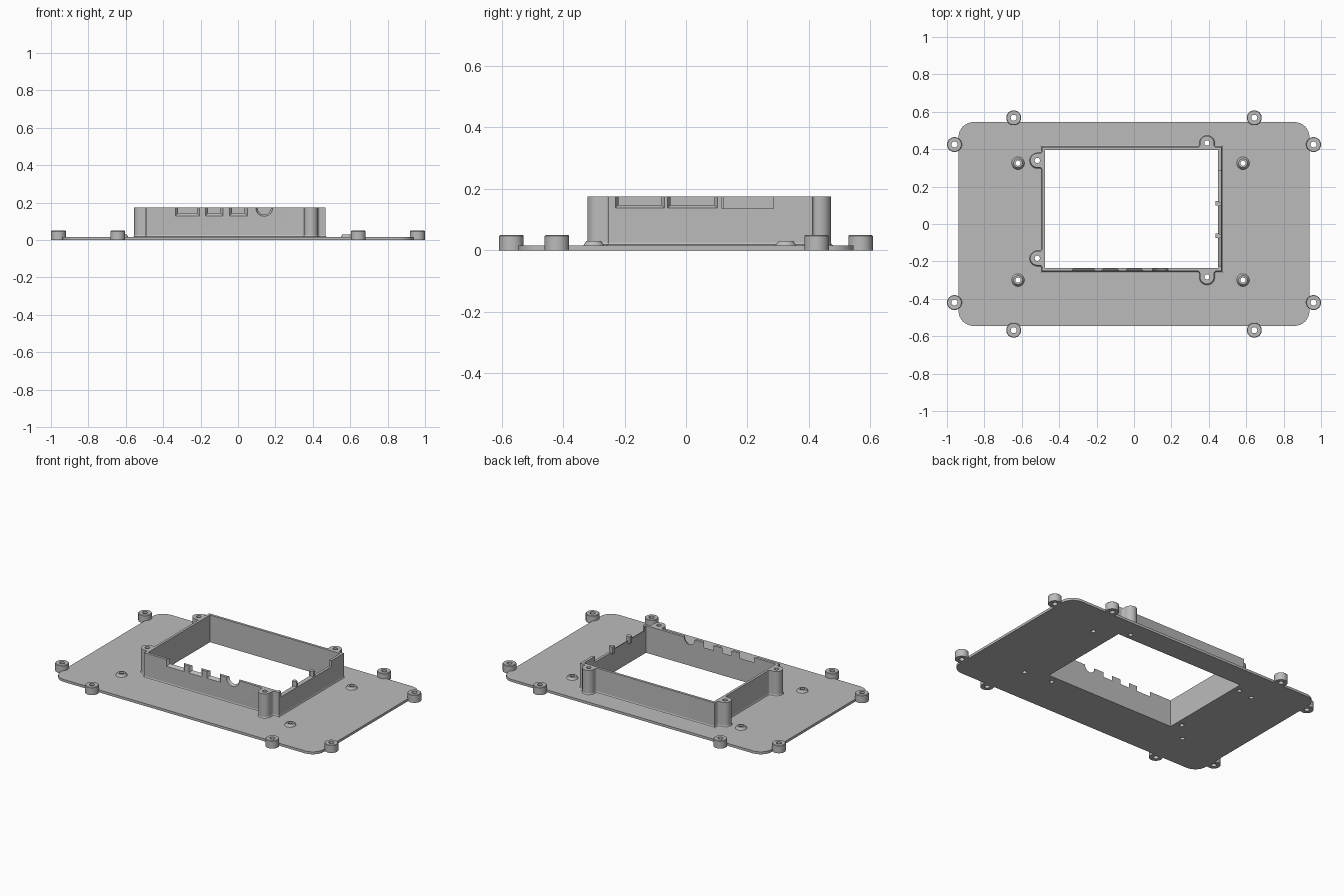
import bpy, bmesh
from math import sin, cos, pi, radians
from mathutils import Vector

cube = bpy.data.objects.get("Cube")
if cube:
    bpy.data.objects.remove(cube, do_unlink=True)

grey = bpy.data.materials.new("plain_grey")
grey.use_nodes = True
grey.diffuse_color = (0.5, 0.5, 0.5, 1)
grey.node_tree.nodes["Principled BSDF"].inputs["Base Color"].default_value = (0.5, 0.5, 0.5, 1)

PLATE_TOP = 0.016
WALL_TOP = 0.175
OPEN = (-0.476, -0.235, 0.45, 0.395)      # opening x0, y0, x1, y1
WALL = (-0.492, -0.252, 0.467, 0.411)     # outside of the raised wall
BOSS_R, FILLET, HOLE_R = 0.038, 0.012, 0.014
BOSSES = [(0.39, -0.283), (0.39, 0.433), (-0.517, 0.34), (-0.517, -0.183)]
STUDS = [(x, y) for x in (-0.62, 0.583) for y in (-0.3, 0.325)]
EARS = [(s * 0.96, y) for s in (-1, 1) for y in (-0.42, 0.425)]
EARS += [(s * 0.643, t * 0.568) for s in (-1, 1) for t in (-1, 1)]


def arc(cx, cy, r, a0, a1, n=8):
    angles = [radians(a0 + (a1 - a0) * i / n) for i in range(n + 1)]
    return [(cx + r * cos(a), cy + r * sin(a)) for a in angles]


def circle(cx, cy, r, n=24):
    return arc(cx, cy, r, 0, 360, n)[:-1]


def rect(x0, y0, x1, y1):
    return [(x0, y0), (x1, y0), (x1, y1), (x0, y1)]


def finish(name, bm):
    bmesh.ops.remove_doubles(bm, verts=bm.verts, dist=0.00005)
    bmesh.ops.recalc_face_normals(bm, faces=bm.faces)
    mesh = bpy.data.meshes.new(name)
    bm.to_mesh(mesh)
    bm.free()
    mesh.materials.clear()
    mesh.materials.append(grey)
    ob = bpy.data.objects.new(name, mesh)
    bpy.context.collection.objects.link(ob)
    return ob


def prism(name, loops, z0, z1):
    """Extrude a flat outline with holes."""
    cu = bpy.data.curves.new(name + "_outline", "CURVE")
    cu.dimensions, cu.fill_mode, cu.extrude = "2D", "BOTH", (z1 - z0) / 2
    for loop in loops:
        sp = cu.splines.new("POLY")
        sp.points.add(len(loop) - 1)
        for p, (x, y) in zip(sp.points, loop):
            p.co = (x, y, 0, 1)
        sp.use_cyclic_u = True
    tmp = bpy.data.objects.new("outline_helper", cu)
    bpy.context.collection.objects.link(tmp)
    dg = bpy.context.evaluated_depsgraph_get()
    mesh = bpy.data.meshes.new_from_object(tmp.evaluated_get(dg))
    bm = bmesh.new()
    bm.from_mesh(mesh)
    bmesh.ops.translate(bm, verts=bm.verts, vec=(0, 0, (z0 + z1) / 2))
    bpy.data.objects.remove(tmp, do_unlink=True)
    return finish(name, bm)


def loft(name, rings, caps=False, wrap=False):
    """Skin a list of equal-length 3D rings."""
    bm = bmesh.new()
    rows = [[bm.verts.new(p) for p in ring] for ring in rings]
    pairs = list(zip(rows, rows[1:])) + ([(rows[-1], rows[0])] if wrap else [])
    for a, b in pairs:
        for i in range(len(a)):
            j = (i + 1) % len(a)
            bm.faces.new((a[i], a[j], b[j], b[i]))
    if caps:
        bm.faces.new(rows[0])
        bm.faces.new(rows[-1])
    return finish(name, bm)


def tube(name, x, y, profile):
    return loft(name, [[(px, py, z) for px, py in circle(x, y, r)] for r, z in profile], wrap=True)


def bump(center, t, e):
    """Rounded boss bulging from a wall that runs along t."""
    t, c = Vector(t), Vector(center)
    d = Vector((t.y, -t.x))
    edge = {(0, -1): -WALL[1], (0, 1): WALL[3], (-1, 0): -WALL[0]}[(round(d.x), round(d.y))]
    w, r, f = c.dot(d) - edge - e, BOSS_R + e, FILLET - e
    local = arc(-r - f, f - w, f, -90, 0, 4) + arc(0, 0, r, 180, 0, 16)
    local += arc(r + f, f - w, f, 180, 270, 4)
    return [tuple(c + t * s + d * h) for s, h in local]


def wall_outline(e=0.0):
    x0, y0, x1, y1 = WALL[0] - e, WALL[1] - e, WALL[2] + e, WALL[3] + e
    return ([(x0, y0)] + bump(BOSSES[0], (1, 0), e) + [(x1, y0), (x1, y1)]
            + bump(BOSSES[1], (-1, 0), e) + [(x0, y1)]
            + bump(BOSSES[2], (0, -1), e) + bump(BOSSES[3], (0, -1), e))


# Base plate with rounded corners, window and screw holes
px, py, pr = 0.938, 0.545, 0.08
corners = []
for sx, sy, a in ((1, 1, 0), (-1, 1, 90), (-1, -1, 180), (1, -1, 270)):
    corners += arc(sx * (px - pr), sy * (py - pr), pr, a, a + 90)
holes = [circle(x, y, HOLE_R) for x, y in BOSSES + STUDS]
parts = [prism("base_plate", [corners, rect(*OPEN)] + holes, 0, PLATE_TOP)]

# Mounting ears and low screw studs
for i, (x, y) in enumerate(EARS):
    parts.append(tube(f"mounting_ear_{i + 1}", x, y,
                      [(0.04, 0), (0.04, 0.047), (0.037, 0.05), (0.016, 0.05), (0.016, 0)]))
for i, (x, y) in enumerate(STUDS):
    parts.append(tube(f"screw_stud_{i + 1}", x, y,
                      [(0.034, PLATE_TOP), (0.024, 0.031), (HOLE_R, 0.031), (HOLE_R, PLATE_TOP)]))

# Raised wall with corner bosses
wall = prism("raised_wall", [wall_outline(), rect(*OPEN)] + [circle(x, y, HOLE_R) for x, y in BOSSES],
             PLATE_TOP, WALL_TOP)
parts.append(wall)

# Sloped skirt where the wall meets the plate
skirt = [[(x, y, z) for x, y in wall_outline(e)]
         for e, z in ((0.008, PLATE_TOP), (0.003, 0.019), (0, 0.026))]
parts.append(loft("wall_skirt", skirt))


# Port notches, flared towards the outside
def notch(a, b, z, axis, flare=0.014):
    """Tapered cutter through the front (axis y) or left (axis x) wall."""
    rings = []
    outer, inner = (WALL[1], OPEN[1]) if axis == "y" else (WALL[2], OPEN[2])
    step = inner - outer
    for k in (-0.3, 1.3):
        f = flare * k
        ring = rect(a + f, z + f, b - f, WALL_TOP + 0.05)
        pos = outer + step * k
        rings.append([(u, pos, v) if axis == "y" else (pos, u, v) for u, v in ring])
    return loft("notch_cutter", rings, caps=True)


cutters = [notch(a, b, 0.13, "y") for a, b in ((-0.334, -0.206), (-0.174, -0.08), (-0.045, 0.05))]
cutters += [notch(a, b, 0.138, "x", 0.01) for a, b in ((-0.23, -0.07), (-0.06, 0.102))]
cutters.append(notch(0.117, 0.285, 0.137, "x", 0))
jack = [[(u, y, v) for u, v in circle(0.14, 0.172, r)]
        for r, y in ((0.048, WALL[1] - 0.005), (0.033, OPEN[1] + 0.005))]
cutters.append(loft("notch_cutter", jack, caps=True))

for c in cutters:
    c.hide_render = True
    mod = wall.modifiers.new("notch", "BOOLEAN")
    mod.operation, mod.solver, mod.object = "DIFFERENCE", "EXACT", c
bpy.context.view_layer.update()
cut = bpy.data.meshes.new_from_object(wall.evaluated_get(bpy.context.evaluated_depsgraph_get()))
wall.modifiers.clear()
wall.data = cut
for c in cutters:
    bpy.data.objects.remove(c, do_unlink=True)

# Small ribs between the side ports
for i, y in enumerate((-0.064, 0.11)):
    x0, x1 = OPEN[2] - 0.013, OPEN[2] + 0.004
    parts.append(prism(f"port_rib_{i + 1}", [rect(x0, y - 0.012, x1, y + 0.012)], 0.13, WALL_TOP))

# Smooth curved sides, crisp edges
bpy.ops.object.select_all(action="DESELECT")
for ob in parts:
    ob.select_set(True)
bpy.context.view_layer.objects.active = wall
bpy.ops.object.shade_smooth_by_angle(angle=radians(30))
